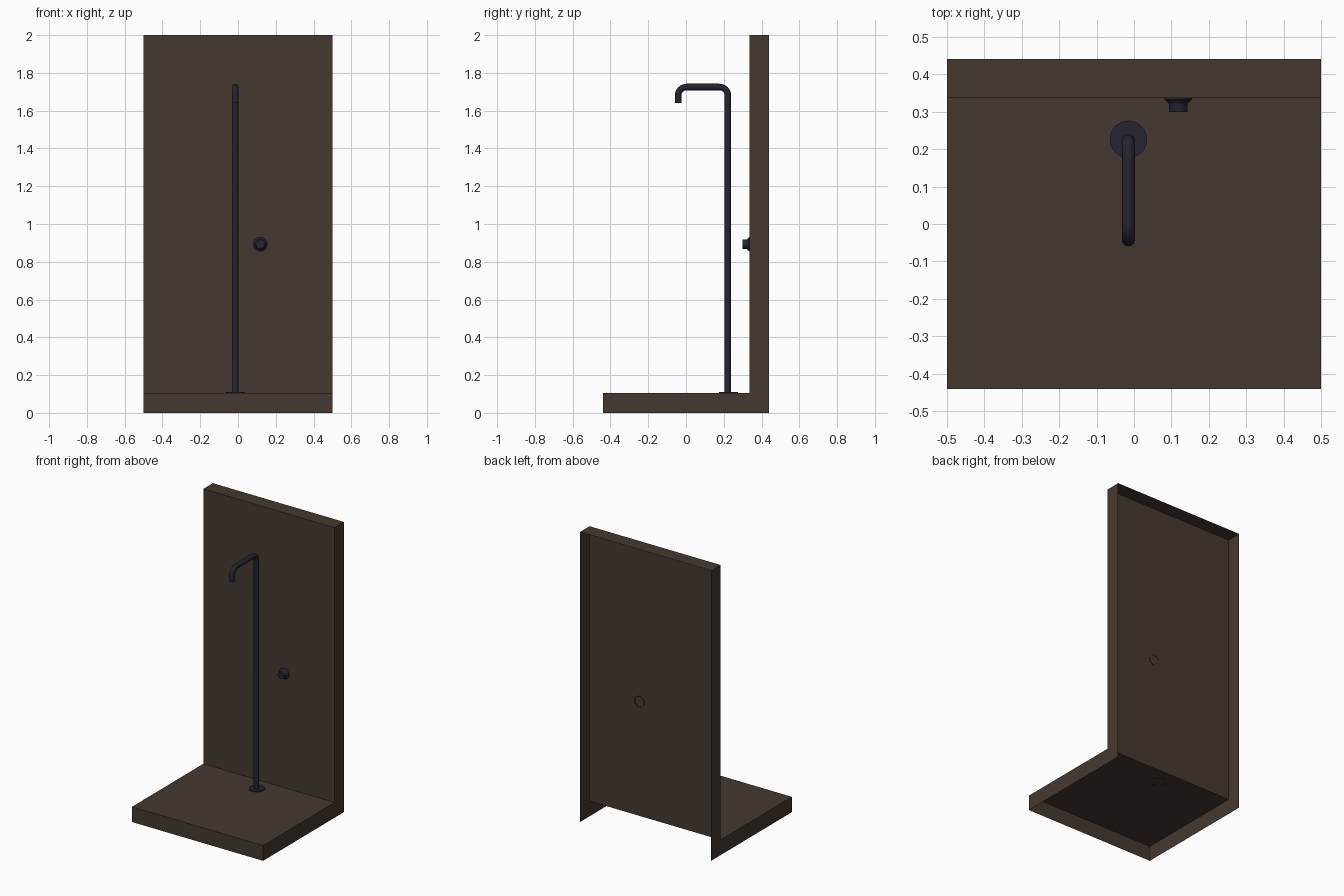
import bpy, bmesh, math
from mathutils import Vector, Matrix

if "Cube" in bpy.data.objects:
    bpy.data.objects.remove(bpy.data.objects["Cube"])


def material(name, rgb):
    m = bpy.data.materials.new(name)
    m.diffuse_color = (*rgb, 1)
    m.use_nodes = True
    m.node_tree.nodes["Principled BSDF"].inputs["Base Color"].default_value = m.diffuse_color
    return m


BROWN = material("dark_brown_panel", (0.060, 0.040, 0.030))
METAL = material("blue_black_metal", (0.017, 0.018, 0.029))


def finish(bm, name, mat, smooth):
    me = bpy.data.meshes.new(name)
    bm.to_mesh(me)
    bm.free()
    me.materials.append(mat)
    ob = bpy.data.objects.new(name, me)
    bpy.context.collection.objects.link(ob)
    if smooth:
        bpy.ops.object.select_all(action='DESELECT')
        ob.select_set(True)
        bpy.context.view_layer.objects.active = ob
        bpy.ops.object.shade_smooth_by_angle(angle=math.radians(35))
    return ob


def skin(name, rings, mat, cap_start=True, cap_end=True):
    """Join equal rings of points into a tube."""
    bm = bmesh.new()
    vr = [[bm.verts.new(p) for p in r] for r in rings]
    n = len(vr[0])
    for a, b in zip(vr, vr[1:]):
        for i in range(n):
            j = (i + 1) % n
            bm.faces.new((a[i], a[j], b[j], b[i]))
    if cap_start:
        bm.faces.new(vr[0][::-1])
    if cap_end:
        bm.faces.new(vr[-1])
    return finish(bm, name, mat, True)


def lathe(name, profile, matrix, mat, sides=24):
    """Turn (radius, height) pairs round local z; the base stays open."""
    rings = [[matrix @ Vector((r * math.cos(t), r * math.sin(t), h))
              for t in (2 * math.pi * i / sides for i in range(sides))]
             for r, h in profile]
    return skin(name, rings, mat, cap_start=False)


# Tray and back panel: one L-shaped shell, open behind and underneath
W, FLOOR, WALL = 0.5, 0.105, 0.337
prof = [(-0.44, 0), (-0.44, FLOOR), (WALL, FLOOR), (WALL, 2), (0.44, 2), (0.44, 0)]
bm = bmesh.new()
left = [bm.verts.new((-W, y, z)) for y, z in prof]
right = [bm.verts.new((W, y, z)) for y, z in prof]
for i in range(4):
    bm.faces.new((left[i], right[i], right[i + 1], left[i + 1]))
bm.faces.new(left)
bm.faces.new(right[::-1])
finish(bm, "tray_and_back_panel", BROWN, False)

# Riser pipe with two bends and a down-turned spout
PX, PY, PR, TOP, TIP, BEND = -0.015, 0.222, 0.0175, 1.725, -0.042, 0.045
path = [(PY, FLOOR, 0.0)]  # y, z, angle of travel away from straight up
STEPS = 8
for k in range(STEPS + 1):
    a = math.pi / 2 * k / STEPS
    path.append((PY - BEND + BEND * math.cos(a), TOP - BEND + BEND * math.sin(a), a))
for k in range(STEPS + 1):
    a = math.pi / 2 * (1 + k / STEPS)
    path.append((TIP + BEND + BEND * math.cos(a), TOP - BEND + BEND * math.sin(a), a))
path.append((TIP, 1.64, math.pi))
rings = []
for y, z, a in path:
    side = Vector((0, math.cos(a), math.sin(a)))
    rings.append([Vector((PX, y, z)) + PR * (math.cos(t) * Vector((1, 0, 0)) + math.sin(t) * side)
                  for t in (2 * math.pi * i / 20 for i in range(20))])
skin("shower_pipe", rings, METAL)

# Round foot plate of the pipe
lathe("pipe_foot", [(0.05, -0.002), (0.05, 0.006)],
      Matrix.Translation((PX, 0.226, FLOOR)), METAL)

# Control knob: flared collar and short cylinder facing the front
lathe("control_knob",
      [(0.037, -0.003), (0.037, 0.004), (0.026, 0.014), (0.025, 0.016), (0.025, 0.038)],
      Matrix.Translation((0.118, WALL, 0.893)) @ Matrix.Rotation(math.pi / 2, 4, 'X'), METAL)
